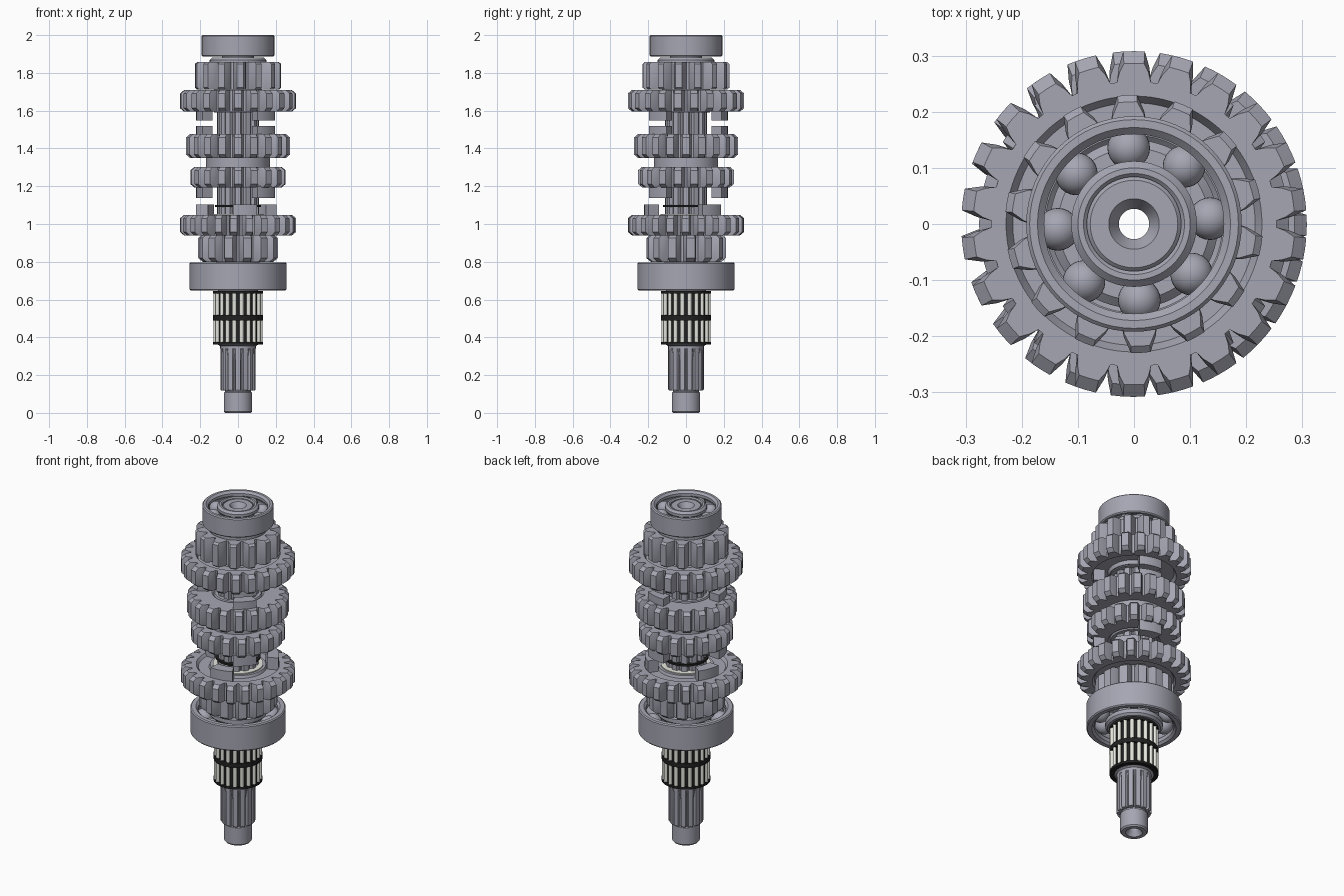
import bpy, bmesh
from math import sin, cos, pi, radians
from mathutils import Matrix

if "Cube" in bpy.data.objects:
    bpy.data.objects.remove(bpy.data.objects["Cube"])


def material(name, col):
    m = bpy.data.materials.new(name)
    m.diffuse_color = (*col, 1)
    m.use_nodes = True
    m.node_tree.nodes["Principled BSDF"].inputs["Base Color"].default_value = m.diffuse_color
    return m


STEEL = material("steel", (0.38, 0.38, 0.45))
BLACK = material("dark_cage", (0.015, 0.015, 0.015))
PALE = material("pale_roller", (0.8, 0.8, 0.74))


def finish(name, bm, mat=STEEL):
    bmesh.ops.recalc_face_normals(bm, faces=bm.faces)
    me = bpy.data.meshes.new(name)
    bm.to_mesh(me)
    bm.free()
    ob = bpy.data.objects.new(name, me)
    bpy.context.collection.objects.link(ob)
    me.materials.append(mat)
    bpy.ops.object.select_all(action='DESELECT')
    ob.select_set(True)
    bpy.context.view_layer.objects.active = ob
    bpy.ops.object.shade_smooth_by_angle(angle=radians(28))
    return ob


def sweep(bm, rings):
    """Closed ring-of-rings surface."""
    loops = [[bm.verts.new(p) for p in r] for r in rings]
    n = len(loops[0])
    for a, b in zip(loops, loops[1:] + loops[:1]):
        for i in range(n):
            j = (i + 1) % n
            bm.faces.new((a[i], a[j], b[j], b[i]))


def lathe(name, profile, mat=STEEL, seg=64):
    bm = bmesh.new()
    sweep(bm, [[(r * cos(2 * pi * i / seg), r * sin(2 * pi * i / seg), z)
                for i in range(seg)] for r, z in profile])
    return finish(name, bm, mat)


def toothed(name, n, profile, tip_half=0.22, phase=90):
    """Lathe whose profile points (r, z, root) turn into teeth when root < r."""
    shape = [(-.5, 0), (-.42, 0), (-(tip_half + .42) / 2 - .02, .5), (-tip_half, 1), (0, 1),
             (tip_half, 1), ((tip_half + .42) / 2 + .02, .5), (.42, 0)]
    bm = bmesh.new()
    rings = []
    for r, z, root in profile:
        ring = []
        for k in range(n):
            for f, h in shape:
                a = radians(phase) + 2 * pi * (k + f) / n
                q = root + (r - root) * h
                ring.append((q * cos(a), q * sin(a), z))
        rings.append(ring)
    sweep(bm, rings)
    return finish(name, bm)


def gear(name, n, tip, root, z0, z1, bore, recess=None, tip_half=0.22, phase=90, c=0.018):
    def side(z, s):
        pts = [(bore, z, bore)]
        if recess:
            a, b, d = recess
            pts += [(a, z, a), (a + .006, z + s * d, a + .006),
                    (b - .012, z + s * d, b - .012), (b, z, b)]
        return pts + [(tip - 1.2 * c, z, root), (tip, z + s * c, root)]
    return toothed(name, n, side(z0, 1) + side(z1, -1)[::-1], tip_half, phase)


def dogs(name, z0, z1, start, r0=0.16, r1=0.222, width=34):
    """Three engagement lugs."""
    bm = bmesh.new()
    for k in range(3):
        secs = []
        for i in range(7):
            a = radians(start + 120 * k - width / 2 + width * i / 6)
            secs.append([bm.verts.new((r * cos(a), r * sin(a), z))
                         for r, z in ((r0, z0), (r1, z0), (r1, z1), (r0, z1))])
        for a, b in zip(secs, secs[1:]):
            for i in range(4):
                bm.faces.new((a[i], a[(i + 1) % 4], b[(i + 1) % 4], b[i]))
        bm.faces.new(secs[0])
        bm.faces.new(secs[-1])
    return finish(name, bm)


def race(name, flat, land, z0, z1, pitch, ball):
    """Bearing ring with a ball groove cut in its land."""
    c = 0.006
    s = 1 if flat > land else -1
    zc, off = (z0 + z1) / 2, abs(land - pitch)
    h = (ball ** 2 - off ** 2) ** 0.5
    groove = []
    for i in range(9):
        z = -h + 2 * h * i / 8
        groove.append((pitch + s * (ball ** 2 - z * z) ** 0.5, zc + z))
    lathe(name, [(flat, z1 - c), (flat, z0 + c), (flat - s * c, z0), (land + s * .012, z0),
                 (land, z0 + .012)] + groove + [(land, z1 - .012), (land + s * .012, z1),
                                               (flat - s * c, z1)])


def ball_bearing(name, z0, z1, outer, land_o, land_i, bore, pitch, ball, n, phase):
    race(name + "_outer_race", outer, land_o, z0, z1, pitch, ball)
    race(name + "_inner_race", bore, land_i, z0, z1, pitch, ball)
    bm = bmesh.new()
    for k in range(n):
        a = radians(phase) + 2 * pi * k / n
        bmesh.ops.create_uvsphere(bm, u_segments=24, v_segments=16, radius=ball,
                                  matrix=Matrix.Translation((pitch * cos(a), pitch * sin(a), (z0 + z1) / 2)))
    for f in bm.faces:
        f.smooth = True
    finish(name + "_balls", bm)


def needle_row(name, z0, z1, r=0.132, n=20):
    e = 0.014
    lathe(name + "_cage", [(r - .03, z0), (r, z0), (r, z0 + e), (r - .012, z0 + e),
                           (r - .012, z1 - e), (r, z1 - e), (r, z1), (r - .03, z1)], BLACK)
    bm = bmesh.new()
    for k in range(n):
        a = 2 * pi * (k + .5) / n
        R = r - .0115
        bmesh.ops.create_cone(bm, cap_ends=True, segments=12, radius1=.011, radius2=.011, depth=z1 - z0 - 2 * e + .004,
                              matrix=Matrix.Translation((R * cos(a), R * sin(a), (z0 + z1) / 2)))
    finish(name + "_rollers", bm, PALE)


# Hollow shaft with stepped, countersunk ends
lathe("shaft", [(.027, .03), (.045, 0), (.068, 0), (.075, .008), (.075, .108), (.068, .112),
                (.068, .13), (.078, .13), (.078, .345), (.105, .36), (.105, .65), (.115, .65),
                (.115, .8), (.092, .8), (.092, 1.85), (.085, 1.88), (.085, 1.985), (.078, 1.992),
                (.045, 1.992), (.027, 1.96)])
toothed("end_splines", 14, [(.07, .118, .07), (.09, .118, .078), (.094, .124, .078), (.094, .28, .078),
                            (.094, .31, .085), (.094, .34, .094), (.094, .358, .094), (.07, .358, .07)], .3)
toothed("main_splines", 12, [(.085, .8, .085), (.11, .8, .093), (.11, 1.86, .093), (.085, 1.86, .085)], .25)

# Needle bearings on the shaft and under the low gear
needle_row("lower_needles", .362, .504)
needle_row("upper_needles", .504, .646)
needle_row("gear_needles", .93, 1.045, .134)
lathe("needle_washer", [(.1, 1.044), (.136, 1.044), (.136, 1.054), (.1, 1.054)], PALE)
lathe("retaining_ring", [(.09, 1.09), (.122, 1.09), (.122, 1.1), (.09, 1.1)], BLACK)

# Ball bearings
ball_bearing("lower_bearing", .648, .797, .257, .215, .155, .112, .185, .05, 9, 90)
ball_bearing("top_bearing", 1.886, 2.0, .192, .16, .112, .084, .136, .038, 8, 4)
lathe("top_collar", [(.09, 1.85), (.15, 1.85), (.15, 1.868), (.135, 1.882), (.09, 1.882)])

# Top pinion and wide gear pair
gear("top_pinion", 14, .23, .175, 1.712, 1.857, .1, (.115, .158, .012), .17, 93, .01)
gear("top_wide_gear", 22, .308, .254, 1.595, 1.709, .112, (.135, .228, .022))
lathe("top_wide_gear_hub", [(.1, 1.59), (.128, 1.59), (.128, 1.72), (.1, 1.72)])
dogs("top_wide_gear_dogs", 1.547, 1.63, 75)

# Sliding double gear
gear("slider_upper_gear", 20, .276, .225, 1.35, 1.476, .1, (.125, .14, .012))
gear("slider_lower_gear", 18, .254, .203, 1.194, 1.302, .1, (.125, .14, .012))
lathe("slider_collar", [(.1, 1.29), (.17, 1.29), (.17, 1.36), (.1, 1.36)])
dogs("slider_upper_dogs", 1.47, 1.52, 75)
dogs("slider_lower_dogs", 1.137, 1.2, 75)

# Low wide gear and pinion
gear("low_wide_gear", 23, .308, .252, .94, 1.048, .135, (.15, .225, .015), phase=171.8)
gear("low_pinion", 13, .212, .16, .8, .945, .112, (.125, .145, .01), .22, 90, .02)
dogs("low_wide_gear_dogs", 1.02, 1.104, 40)
